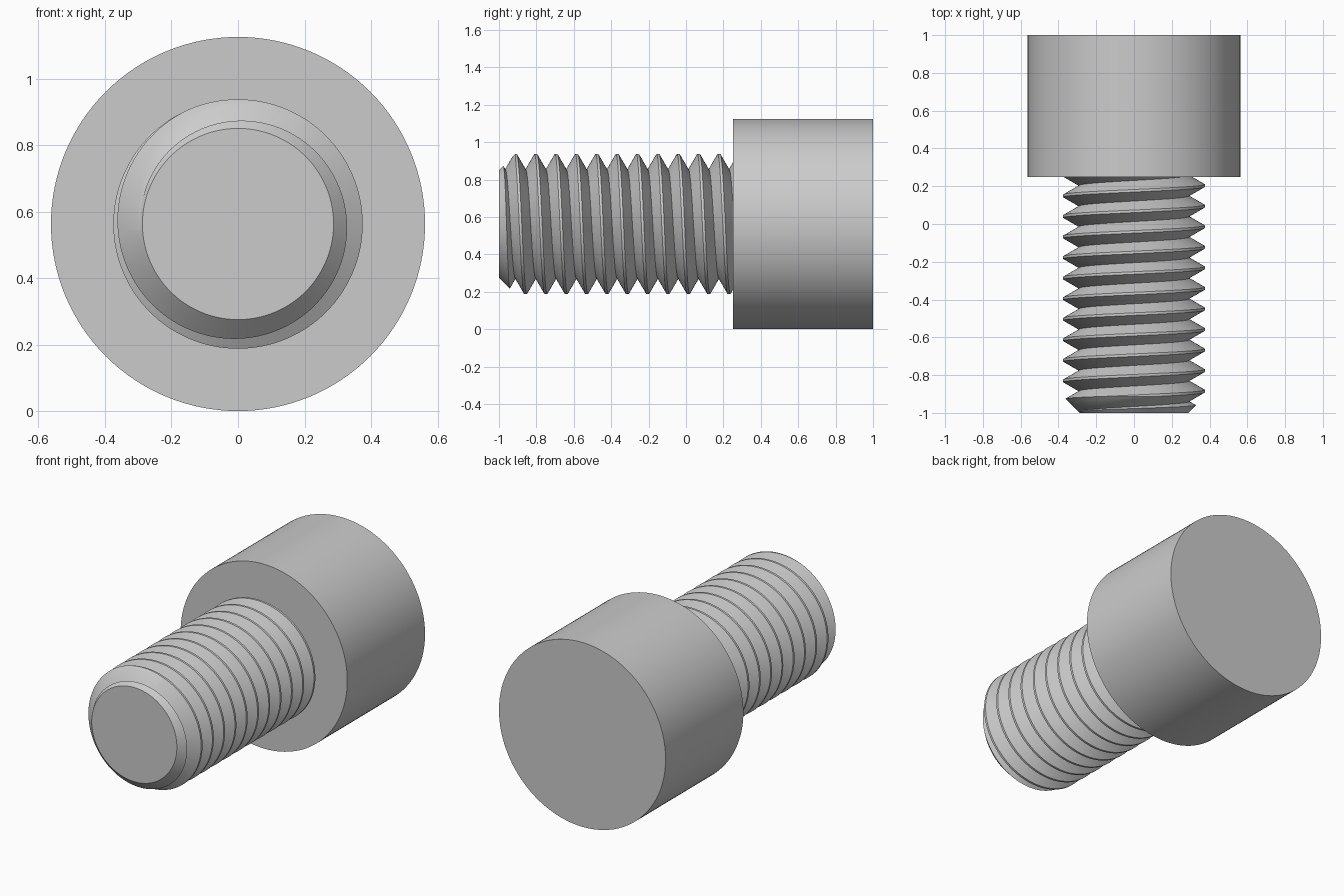
import bpy, bmesh
from math import sin, cos, pi, sqrt, radians

if "Cube" in bpy.data.objects:
    bpy.data.objects.remove(bpy.data.objects["Cube"])

N = 128                        # segments round the axis
R_HEAD, R_CREST, R_TIP = 0.5625, 0.375, 0.2875
Y_TIP, Y_SHOULDER, Y_BACK = -1.0, 0.25, 1.0
PITCH, CREST_TOP = 0.1088, -0.912
HALF = PITCH / 16              # half width of the flat crest
SLOPE = sqrt(3)                # 60 degree thread flanks


def clamp(v, lo, hi):
    return max(lo, min(hi, v))


def radius(y, crest):
    """Thread profile, limited by the 45 degree chamfer at the tip."""
    d = abs((y - crest + PITCH / 2) % PITCH - PITCH / 2)
    return min(R_CREST - SLOPE * max(0, d - HALF), R_TIP + y - Y_TIP)


def column(a):
    """Outline of the bolt at angle a, as (y, radius) points."""
    first = CREST_TOP + PITCH * a / (2 * pi)
    base = R_TIP - Y_TIP
    pts = []
    for k in range(-3, 13):
        c = first + k * PITCH
        lo, hi = c - HALF, c + HALF
        root, nxt = c - PITCH / 2, c + PITCH / 2
        # profile corners, plus the places where the chamfer cuts each face
        up = (base - R_CREST + SLOPE * lo) / (SLOPE - 1)
        flat = R_CREST - base
        down = (R_CREST - base + SLOPE * hi) / (SLOPE + 1)
        for y in (root, clamp(up, root, lo), lo, clamp(flat, lo, hi),
                  hi, clamp(down, hi, nxt)):
            y = clamp(y, Y_TIP, Y_SHOULDER)
            pts.append((y, radius(y, c)))
    # head: shoulder and cylindrical side
    return pts + [(Y_SHOULDER, R_HEAD), (Y_BACK, R_HEAD)]


# Helical shank and head swept round the axis
bm = bmesh.new()
cols = []
for i in range(N + 1):
    a = 2 * pi * i / N
    cols.append([bm.verts.new((r * sin(a), y, R_HEAD + r * cos(a)))
                 for y, r in column(a)])
for c0, c1 in zip(cols, cols[1:]):
    for j in range(len(c0) - 1):
        bm.faces.new((c0[j], c0[j + 1], c1[j + 1], c1[j]))
bmesh.ops.remove_doubles(bm, verts=bm.verts[:], dist=2e-5)

# Flat end caps
bmesh.ops.holes_fill(bm, edges=[e for e in bm.edges if e.is_boundary], sides=0)
bmesh.ops.recalc_face_normals(bm, faces=bm.faces[:])

mesh = bpy.data.meshes.new("threaded_bolt")
bm.to_mesh(mesh)
bm.free()
bolt = bpy.data.objects.new("threaded_bolt", mesh)
bpy.context.collection.objects.link(bolt)
bpy.context.view_layer.objects.active = bolt
bolt.select_set(True)
bpy.ops.object.shade_smooth_by_angle(angle=radians(20))
